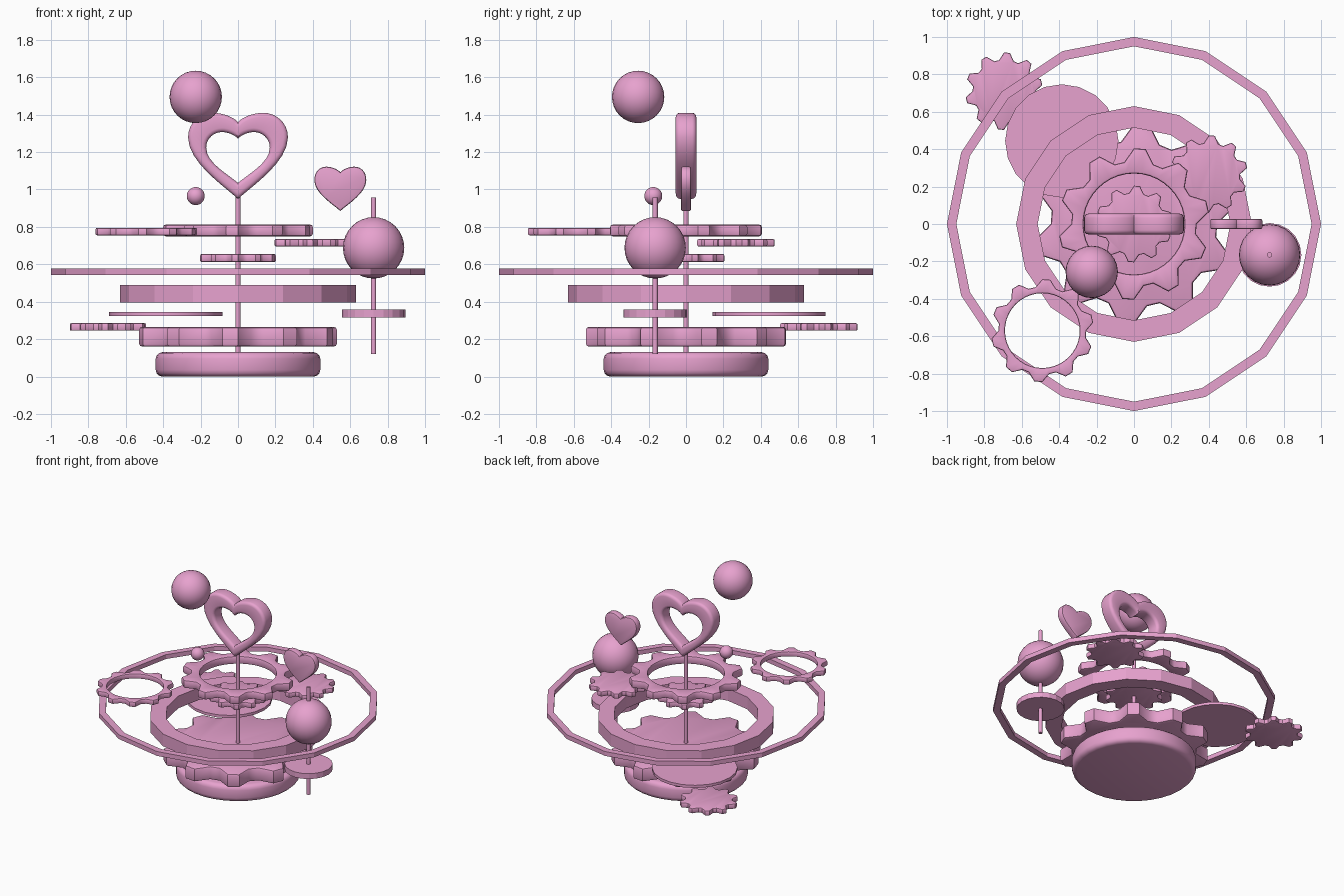
import bpy, bmesh, math
from mathutils import Vector
from mathutils.geometry import interpolate_bezier

if "Cube" in bpy.data.objects:
    bpy.data.objects.remove(bpy.data.objects["Cube"])

pink = bpy.data.materials.new("pink")
pink.diffuse_color = (0.8, 0.36, 0.62, 1)
pink.use_nodes = True
pink.node_tree.nodes["Principled BSDF"].inputs["Base Color"].default_value = pink.diffuse_color


def finish(ob, smooth):
    ob.data.materials.append(pink)
    bpy.ops.object.select_all(action='DESELECT')
    ob.select_set(True)
    bpy.context.view_layer.objects.active = ob
    if smooth:
        bpy.ops.object.shade_smooth_by_angle(angle=math.radians(40))
    return ob


def prism(name, outer, z0, z1, loc=(0, 0), inner=None, bevel=0, seg=2, smooth=True):
    """Extrude a 2D outline, with an optional hole of equal point count."""
    bm = bmesh.new()

    def loop(pts, z):
        return [bm.verts.new((x, y, z)) for x, y in pts]
    n = len(outer)
    ob_, ot = loop(outer, z0), loop(outer, z1)
    if inner:
        ib, it = loop(inner, z0), loop(inner, z1)
    else:
        bm.faces.new(ot)
        bm.faces.new(ob_[::-1])
    for i in range(n):
        j = (i + 1) % n
        bm.faces.new((ob_[i], ob_[j], ot[j], ot[i]))
        if inner:
            bm.faces.new((ib[j], ib[i], it[i], it[j]))
            bm.faces.new((ot[i], ot[j], it[j], it[i]))
            bm.faces.new((ob_[j], ob_[i], ib[i], ib[j]))
    bm.normal_update()
    if bevel:
        rim = [e for e in bm.edges
               if sum(abs(f.normal.z) > 0.9 for f in e.link_faces) == 1]
        bmesh.ops.bevel(bm, geom=rim, offset=bevel, segments=seg,
                        profile=0.5, affect='EDGES')
    me = bpy.data.meshes.new(name)
    bm.to_mesh(me)
    bm.free()
    ob = bpy.data.objects.new(name, me)
    ob.location = (loc[0], loc[1], 0)
    bpy.context.collection.objects.link(ob)
    return finish(ob, smooth)


def circle(r, n=16):
    return [(r * math.cos(2 * math.pi * i / n), r * math.sin(2 * math.pi * i / n))
            for i in range(n)]


def gear(name, r, root, z0, z1, loc=(0, 0), hole=None, bevel=0.008, teeth=10):
    n = teeth * 4
    outline = []
    for i, (x, y) in enumerate(circle(1, n)):
        k = r if i % 4 in (1, 2) else root
        outline.append((x * k, y * k))
    return prism(name, outline, z0, z1, loc, circle(hole, n) if hole else None, bevel)


def heart(w, top, side, notch, tip, lobe):
    """Mirrored heart outline from three curves, counter-clockwise."""
    knots = [
        ((0, tip), (w * 0.3, tip + w * 0.27), (w, side - w * 0.5), (w, side)),
        ((w, side), (w, side + (top - side) * 0.6), (lobe * 1.5, top), (lobe, top)),
        ((lobe, top), (lobe * 0.6, top), (lobe * 0.15, notch + (top - notch) * 0.5), (0, notch)),
    ]
    half = []
    for a, h1, h2, b in knots:
        half += [tuple(p) for p in interpolate_bezier(
            Vector(a), Vector(h1), Vector(h2), Vector(b), 9)][:-1]
    return half + [(0, notch)] + [(-x, y) for x, y in half[:0:-1]]


def ball(name, loc, r):
    bpy.ops.mesh.primitive_uv_sphere_add(segments=24, ring_count=16, radius=r, location=loc)
    ob = bpy.context.object
    ob.name = name
    finish(ob, True)


# Base and central post
prism("base", circle(0.44, 32), 0, 0.13, bevel=0.035, seg=3)
prism("center_post", circle(0.014, 12), 0.1, 0.98)

# Gears
gear("large_gear", 0.535, 0.445, 0.16, 0.265, bevel=0.015)
gear("center_gear", 0.205, 0.168, 0.612, 0.655)
gear("top_ring_gear", 0.405, 0.335, 0.75, 0.812, hole=0.27, bevel=0.012)
gear("right_gear", 0.207, 0.168, 0.695, 0.735, (0.40, 0.267))
gear("back_left_gear", 0.207, 0.168, 0.245, 0.285, (-0.695, 0.71))
gear("front_left_ring_gear", 0.275, 0.235, 0.755, 0.795, (-0.49, -0.57), hole=0.2)

# Faceted rings
prism("inner_ring", circle(0.63), 0.395, 0.49, inner=circle(0.515), smooth=False)
prism("outer_ring", circle(1.0), 0.543, 0.577, inner=circle(0.95), smooth=False)

# Thin plate and side spindle
prism("thin_plate", circle(0.303, 20), 0.324, 0.345, (-0.386, 0.444))
side = (0.725, -0.165)
prism("side_post", circle(0.014, 12), 0.12, 0.957, side)
prism("side_disc", circle(0.17, 20), 0.316, 0.358, side, smooth=False)

# Balls
ball("side_ball", (0.725, -0.165, 0.688), 0.164)
ball("large_ball", (-0.226, -0.256, 1.495), 0.14)
ball("small_ball", (-0.226, -0.175, 0.965), 0.048)

# Hearts, extruded along y
big = prism("heart_frame", heart(0.267, 1.41, 1.28, 1.36, 0.95, 0.135), -0.055, 0.055,
            inner=heart(0.17, 1.307, 1.225, 1.27, 1.035, 0.085), bevel=0.022, seg=3)
small = prism("small_heart", heart(0.139, 1.122, 1.05, 1.092, 0.885, 0.075), -0.028, 0.028,
              (0.547, 0), bevel=0.01)
for h in (big, small):
    h.rotation_euler.x = math.pi / 2
